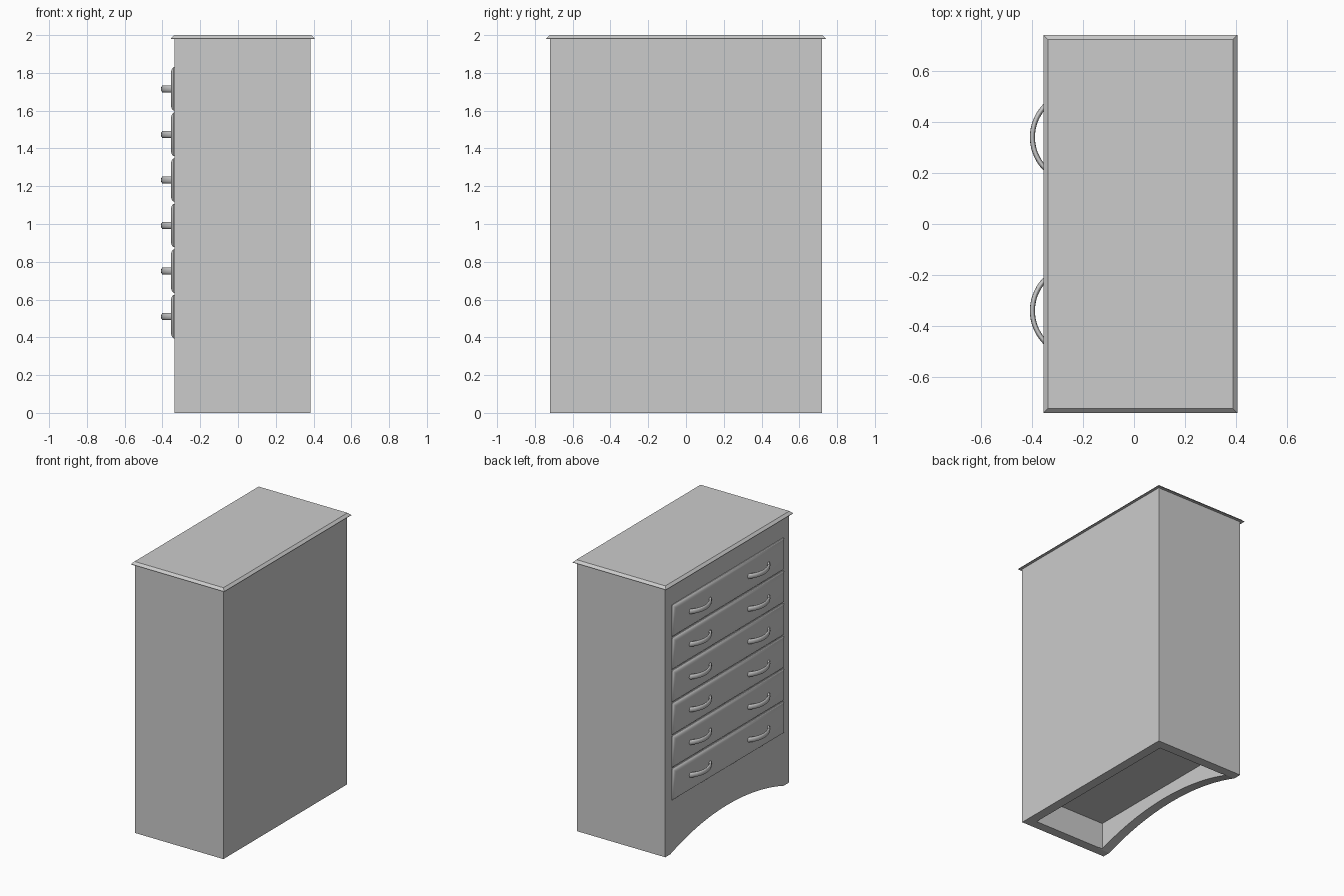
import bpy, bmesh, math
from mathutils import Vector

if "Cube" in bpy.data.objects:
    bpy.data.objects.remove(bpy.data.objects["Cube"])

grey = bpy.data.materials.new("grey_paint")
grey.use_nodes = True
grey.diffuse_color = (0.6, 0.6, 0.6, 1)
grey.node_tree.nodes["Principled BSDF"].inputs["Base Color"].default_value = grey.diffuse_color

BACK_X, FRONT_X = 0.385, -0.335
HALF_W = 0.72
CASE_TOP = 1.98
WALL = 0.07


def add_object(name, bm):
    bmesh.ops.recalc_face_normals(bm, faces=bm.faces)
    mesh = bpy.data.meshes.new(name)
    bm.to_mesh(mesh)
    bm.free()
    mesh.materials.append(grey)
    obj = bpy.data.objects.new(name, mesh)
    bpy.context.collection.objects.link(obj)
    return obj


def box(name, low, high):
    bm = bmesh.new()
    low, high = Vector(low), Vector(high)
    bmesh.ops.create_cube(bm, size=1)
    for v in bm.verts:
        v.co = (low + high) / 2 + v.co * (high - low)
    return add_object(name, bm)


def loft(name, rings):
    """Skin a stack of four-cornered rings and close both ends."""
    bm = bmesh.new()
    loops = [[bm.verts.new(p) for p in ring] for ring in rings]
    for a, b in zip(loops, loops[1:]):
        for i in range(4):
            j = (i + 1) % 4
            bm.faces.new((a[i], a[j], b[j], b[i]))
    bm.faces.new(loops[0])
    bm.faces.new(loops[-1])
    return add_object(name, bm)


def select_only(obj):
    bpy.ops.object.select_all(action='DESELECT')
    obj.select_set(True)
    bpy.context.view_layer.objects.active = obj


def cut(obj, cutter):
    mod = obj.modifiers.new("cut", 'BOOLEAN')
    mod.operation = 'DIFFERENCE'
    mod.solver = 'EXACT'
    mod.object = cutter
    select_only(obj)
    bpy.ops.object.modifier_apply(modifier=mod.name)
    bpy.data.objects.remove(cutter)


# Case, hollow underneath, with an arched apron on the drawer side
case = box("case", (FRONT_X, -HALF_W, 0), (BACK_X, HALF_W, CASE_TOP))
cut(case, box("recess_cutter", (FRONT_X + WALL, -HALF_W + WALL, -0.1),
              (BACK_X - WALL, HALF_W - WALL, 0.2)))
half_span, rise = 0.66, 0.11
radius = (half_span ** 2 + rise ** 2) / (2 * rise)
bpy.ops.mesh.primitive_cylinder_add(vertices=240, radius=radius, depth=0.2,
                                    location=(FRONT_X, 0, rise - radius),
                                    rotation=(0, math.pi / 2, 0))
arch = bpy.context.object
arch.name = "arch_cutter"
arch.data.materials.append(grey)
cut(case, arch)

# Top board with a sloping rim
OVERHANG = 0.02


def top_ring(out, z):
    return [(FRONT_X - out, -HALF_W - out, z), (BACK_X + out, -HALF_W - out, z),
            (BACK_X + out, HALF_W + out, z), (FRONT_X - out, HALF_W + out, z)]


loft("top_board", [top_ring(OVERHANG, CASE_TOP), top_ring(OVERHANG, CASE_TOP + 0.003),
                   top_ring(0.002, 2.0)])


# Drawers and their bow handles
def drawer_ring(x, inset, z):
    w, h = 0.65 - inset, 0.115 - inset
    return [(x, -w, z - h), (x, w, z - h), (x, w, z + h), (x, -w, z + h)]


def handle(name, y, z):
    bow, sweep = 0.176, math.radians(50)
    curve = bpy.data.curves.new(name, 'CURVE')
    curve.dimensions = '3D'
    curve.bevel_depth = 0.01
    curve.bevel_resolution = 3
    curve.use_fill_caps = True
    spline = curve.splines.new('POLY')
    steps = 20
    spline.points.add(steps)
    for i, p in enumerate(spline.points):
        a = sweep * (2 * i / steps - 1)
        p.co = (-bow * math.cos(a), bow * math.sin(a), 0, 1)
    obj = bpy.data.objects.new(name, curve)
    bpy.context.collection.objects.link(obj)
    obj.location = (-0.398 + bow, y, z)
    obj.scale.z = 1.85          # taller than it is thick
    select_only(obj)
    bpy.ops.object.convert(target='MESH')
    obj = bpy.context.object
    obj.data.materials.clear()
    obj.data.materials.append(grey)
    bpy.ops.object.shade_smooth_by_angle(angle=math.radians(50))


for n in range(6):
    z = 0.51 + 0.241 * n
    drawer = loft(f"drawer_{n + 1}", [
        drawer_ring(FRONT_X + 0.005, 0, z), drawer_ring(-0.341, 0, z),
        drawer_ring(-0.348, 0.006, z), drawer_ring(-0.353, 0.018, z),
        drawer_ring(-0.355, 0.032, z)])
    select_only(drawer)
    bpy.ops.object.shade_smooth_by_angle(angle=math.radians(35))
    for side, y in (("left", 0.34), ("right", -0.34)):
        handle(f"handle_{n + 1}_{side}", y, z)
